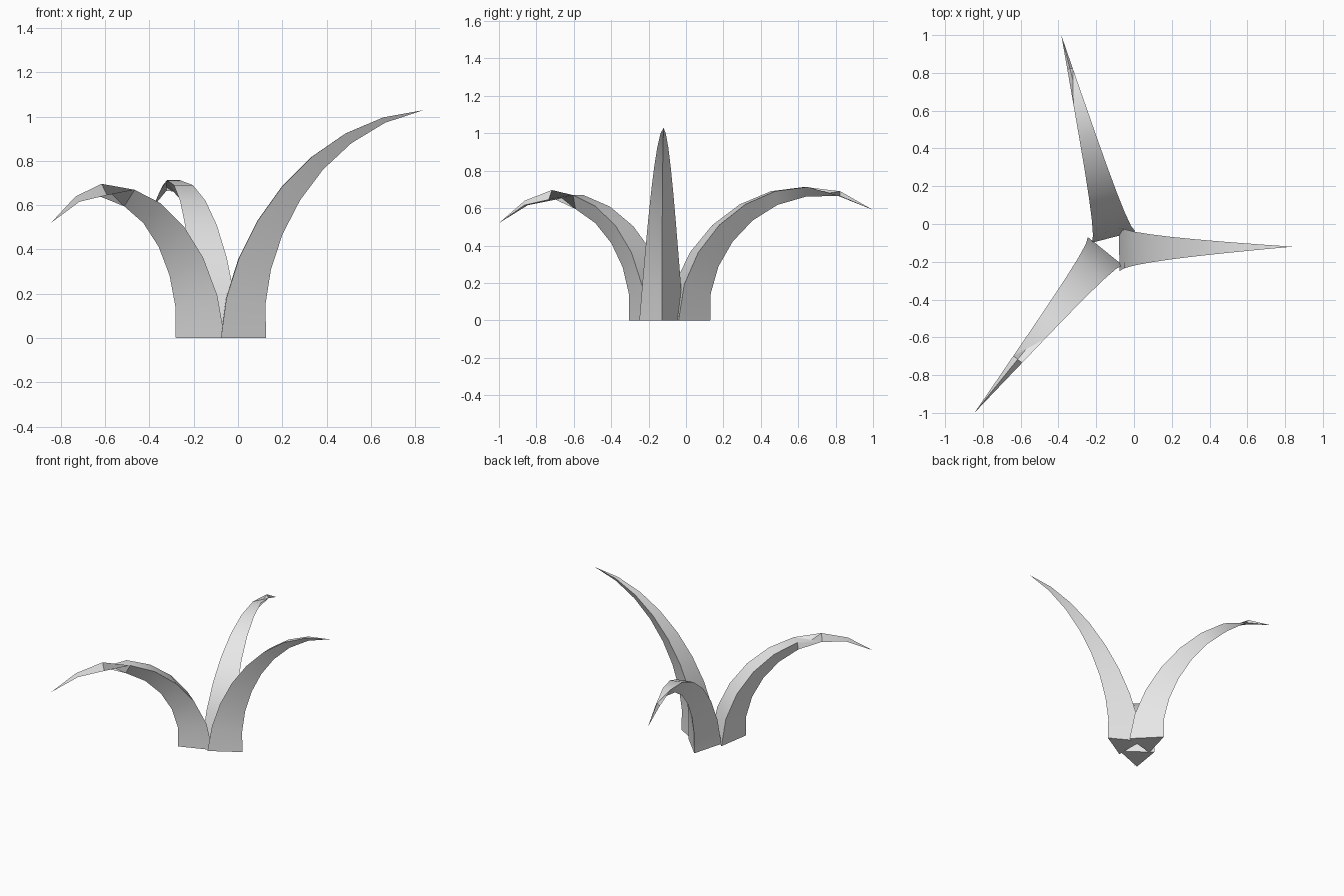
import bpy
import bmesh
import math
from mathutils import Vector

cube = bpy.data.objects.get("Cube")
if cube:
    bpy.data.objects.remove(cube, do_unlink=True)

GREY = (0.8, 0.8, 0.8, 1.0)
mat = bpy.data.materials.new("pale_grey")
mat.use_nodes = True
mat.diffuse_color = GREY
mat.node_tree.nodes["Principled BSDF"].inputs["Base Color"].default_value = GREY

SEGMENTS = 8
RADIUS = 0.137


def bezier(p, t):
    u = 1 - t
    return p[0] * u**3 + p[1] * 3 * u * u * t + p[2] * 3 * u * t * t + p[3] * t**3


def bezier_tangent(p, t):
    u = 1 - t
    d = (p[1] - p[0]) * u * u + (p[2] - p[1]) * 2 * u * t + (p[3] - p[2]) * t * t
    return d.normalized()


def blade(name, base, tip, rise, reach, crest):
    """Tapering three-sided leaf swept along an arching curve, keel outwards."""
    start = Vector((base[0], base[1], 0))
    end = Vector(tip)
    out = Vector((end.x - start.x, end.y - start.y, 0)).normalized()
    up = Vector((0, 0, 1))
    side = up.cross(out)
    path = [start, start + up * rise, start + out * reach + up * crest, end]

    bm = bmesh.new()
    rings = []
    for i in range(SEGMENTS):
        t = i / SEGMENTS
        centre = bezier(path, t)
        keel = side.cross(bezier_tangent(path, t))
        if keel.dot(out) < 0:
            keel.negate()
        ring = []
        for k in range(3):
            a = math.tau * k / 3
            offset = keel * math.cos(a) + side * math.sin(a)
            ring.append(bm.verts.new(centre + offset * RADIUS * (1 - t)))
        rings.append(ring)

    # Sides, pointed tip and flat base
    point = bm.verts.new(end)
    for k in range(3):
        n = (k + 1) % 3
        for a, b in zip(rings, rings[1:]):
            bm.faces.new((a[k], a[n], b[n], b[k]))
        bm.faces.new((rings[-1][k], rings[-1][n], point))
    bm.faces.new(rings[0])
    bmesh.ops.recalc_face_normals(bm, faces=bm.faces)

    mesh = bpy.data.meshes.new(name)
    bm.to_mesh(mesh)
    bm.free()
    mesh.materials.append(mat)
    obj = bpy.data.objects.new(name, mesh)
    bpy.context.collection.objects.link(obj)
    bpy.ops.object.select_all(action="DESELECT")
    obj.select_set(True)
    bpy.context.view_layer.objects.active = obj
    bpy.ops.object.shade_smooth_by_angle(angle=math.radians(35))


# Tall left blade, and two drooping ones
blade("left_blade", (-0.01, -0.13), (0.84, -0.12, 1.03), 0.45, 0.345, 0.975)
blade("front_right_blade", (-0.195, -0.197), (-0.845, -1.0, 0.52), 0.48, 0.55, 0.89)
blade("back_blade", (-0.125, -0.003), (-0.385, 1.0, 0.59), 0.48, 0.545, 0.9)
